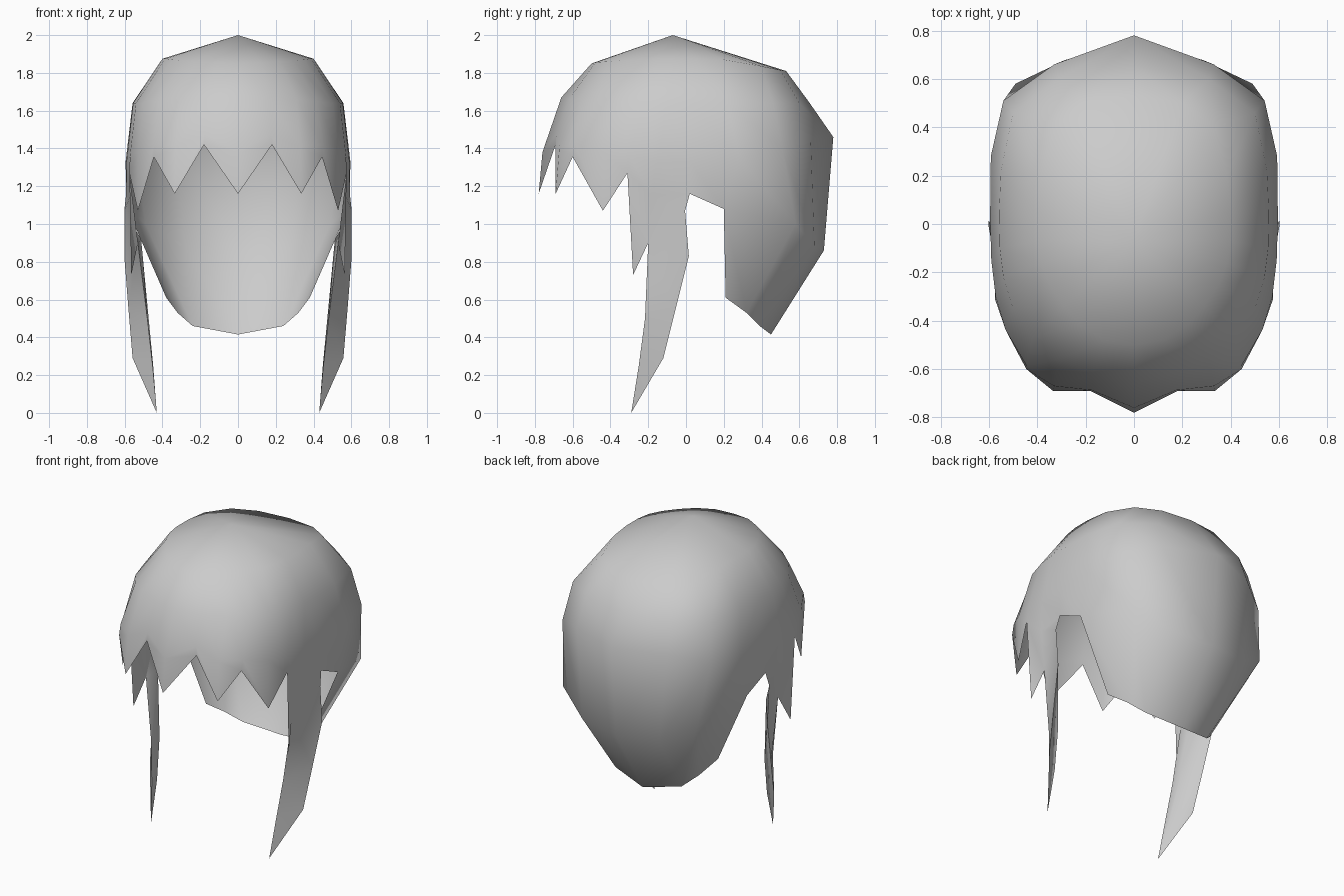
import bpy, bmesh

if "Cube" in bpy.data.objects:
    bpy.data.objects.remove(bpy.data.objects["Cube"])

grey = bpy.data.materials.new("soft_grey")
grey.diffuse_color = (0.6, 0.6, 0.6, 1)
grey.use_nodes = True
grey.node_tree.nodes["Principled BSDF"].inputs["Base Color"].default_value = grey.diffuse_color


def build(name, bm, recalc):
    """Turn a half mesh into a smooth, mirrored object."""
    bmesh.ops.remove_doubles(bm, verts=bm.verts, dist=0.0005)
    if recalc:
        bmesh.ops.recalc_face_normals(bm, faces=bm.faces)
    for f in bm.faces:
        f.smooth = True
    me = bpy.data.meshes.new(name)
    bm.to_mesh(me)
    bm.free()
    me.materials.append(grey)
    ob = bpy.data.objects.new(name, me)
    bpy.context.collection.objects.link(ob)
    mod = ob.modifiers.new("mirror", 'MIRROR')
    mod.use_clip = True
    return ob


def face(bm, *pts):
    bm.faces.new([bm.verts.new(p) for p in pts])


def strip(bm, a, b):
    """Quads between two equally long rows of points."""
    for i in range(len(a) - 1):
        face(bm, a[i], a[i + 1], b[i + 1], b[i])


# Rings of the cap, each from front centre round the side to back centre
apex = (0, -0.07, 2.0)
crown = [(0, -.5, 1.85), (.12, -.48, 1.855), (.22, -.42, 1.86), (.29, -.34, 1.865),
         (.35, -.25, 1.87), (.385, -.16, 1.875), (.4, -.07, 1.875), (.4, .05, 1.875),
         (.385, .2, 1.87), (.33, .4, 1.835), (.2, .5, 1.815), (0, .53, 1.81)]
upper = [(0, -.66, 1.67), (.17, -.62, 1.66), (.31, -.56, 1.66), (.42, -.47, 1.65),
         (.5, -.35, 1.64), (.54, -.22, 1.64), (.555, -.1, 1.64), (.558, .04, 1.64),
         (.55, .22, 1.64), (.5, .46, 1.64), (.31, .6, 1.64), (0, .655, 1.64)]
middle = [(0, -.76, 1.38), (.175, -.687, 1.475), (.33, -.67, 1.41), (.445, -.585, 1.42),
          (.53, -.44, 1.38), (.572, -.3, 1.36), (.59, -.15, 1.33), (.595, .02, 1.33),
          (.592, .28, 1.35), (.54, .51, 1.4), (.33, .66, 1.45), (0, .78, 1.46)]
# Zigzag fringe edge, then the side where the locks begin
fringe = [(0, -.78, 1.16), (.18, -.69, 1.42), (.335, -.69, 1.16), (.445, -.6, 1.355),
          (.53, -.44, 1.07), (.575, -.31, 1.27), (.57, -.18, 1.15), (.592, .02, 1.16),
          (.585, .2, 1.08)]
# Back of the head down to the nape
back = [(.585, .2, 1.08), (.49, .58, 1.0), (.28, .68, .88), (0, .73, .86)]
nape = [(.38, .21, .61), (.32, .32, .53), (.24, .39, .46), (0, .45, .415)]

# Side lock: front edge and back edge from top to bottom
lock_front = [(.53, -.2, .9), (.48, -.217, .5), (.452, -.25, .25)]
lock_back = [(.602, .015, .83), (.58, -.055, .55), (.558, -.12, .29)]
lock_tip = (.43, -.29, 0)

bm = bmesh.new()
for p, q in zip(crown, crown[1:]):
    face(bm, apex, p, q)
strip(bm, crown, upper)
strip(bm, upper, middle)
strip(bm, middle[:9], fringe)
strip(bm, middle[8:], back)
strip(bm, back, nape)
# Short pointed lock in front of the ear
face(bm, fringe[5], (.565, -.28, .73), lock_front[0], fringe[6])
# Long side lock, outer sheet
temple = (.602, -.005, 1.07)
face(bm, fringe[6], lock_front[0], temple, fringe[7])
face(bm, lock_front[0], lock_back[0], temple)
strip(bm, lock_front, lock_back)
face(bm, lock_front[2], lock_tip, lock_back[2])
build("hair_shell", bm, True)

# Inner side of the long lock, a shallow ridge
ridge = [(.513, -.1, .92), (.473, -.14, .5), (.449, -.2, .25)]
bm = bmesh.new()
strip(bm, lock_front[::-1], ridge[::-1])
strip(bm, ridge[::-1], lock_back[::-1])
face(bm, lock_front[2], ridge[2], lock_tip)
face(bm, ridge[2], lock_back[2], lock_tip)
face(bm, lock_front[0], temple, ridge[0])
face(bm, ridge[0], temple, lock_back[0])
build("side_lock_lining", bm, False)
